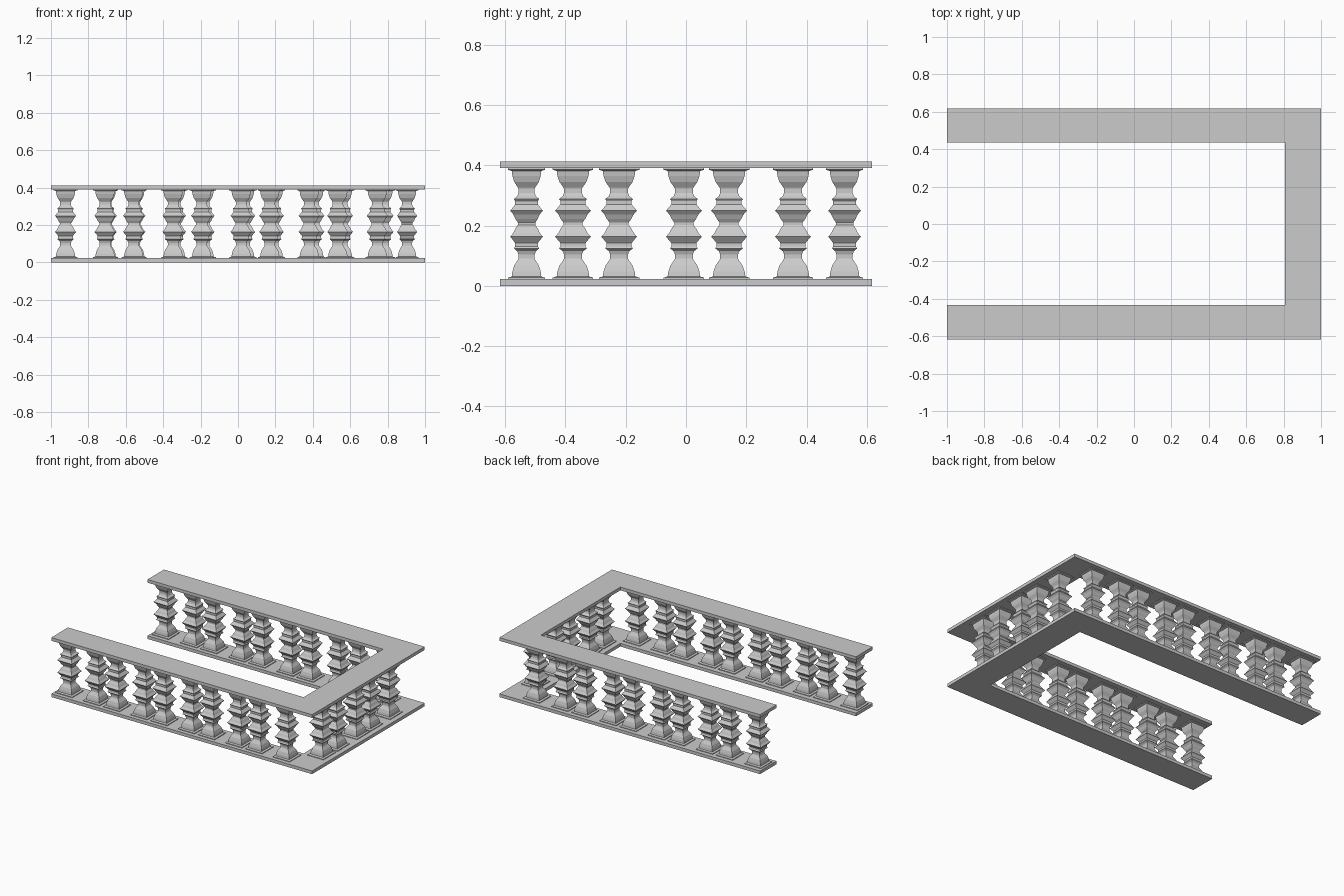
import bpy
import bmesh

if "Cube" in bpy.data.objects:
    bpy.data.objects.remove(bpy.data.objects["Cube"])

# Square baluster profile, lower half: (half width, height)
LOWER = [(.061, .020), (.061, .027), (.049, .031), (.047, .047), (.041, .067),
         (.030, .084), (.027, .090), (.027, .104), (.031, .115), (.042, .124),
         (.038, .130), (.038, .142), (.043, .149), (.054, .163), (.044, .175),
         (.037, .190), (.029, .202)]
TOP = .412
PROFILE = LOWER + [(w, TOP - z) for w, z in reversed(LOWER)]


def mesh_object(name, bm):
    bmesh.ops.recalc_face_normals(bm, faces=bm.faces)
    mesh = bpy.data.meshes.new(name)
    bm.to_mesh(mesh)
    bm.free()
    obj = bpy.data.objects.new(name, mesh)
    bpy.context.collection.objects.link(obj)
    return obj


def rail(name, z0, z1):
    """U-shaped slab, open toward -x."""
    outline = [(-1, -.617), (1, -.617), (1, .617), (-1, .617),
               (-1, .437), (.807, .437), (.807, -.434), (-1, -.434)]
    bm = bmesh.new()
    face = bm.faces.new([bm.verts.new((x, y, z0)) for x, y in outline])
    ext = bmesh.ops.extrude_face_region(bm, geom=[face])["geom"]
    moved = [v for v in ext if isinstance(v, bmesh.types.BMVert)]
    bmesh.ops.translate(bm, verts=moved, vec=(0, 0, z1 - z0))
    mesh_object(name, bm)


def baluster_mesh():
    bm = bmesh.new()
    rings = [[bm.verts.new((sx * w, sy * w, z))
              for sx, sy in ((-1, -1), (1, -1), (1, 1), (-1, 1))]
             for w, z in PROFILE]
    for a, b in zip(rings, rings[1:]):
        for i in range(4):
            j = (i + 1) % 4
            bm.faces.new((a[i], a[j], b[j], b[i]))
    bm.faces.new(rings[0][::-1])
    bm.faces.new(rings[-1])
    return mesh_object("baluster", bm)


rail("bottom_rail", 0, .022)
rail("top_rail", .390, TOP)

# Balusters stand in uneven pairs along each side
first = baluster_mesh()
shared = first.data
bpy.data.objects.remove(first)


def place(name, x, y, sx, sy):
    obj = bpy.data.objects.new(name, shared)
    obj.location = (x, y, 0)
    obj.scale = (sx, sy, 1)
    bpy.context.collection.objects.link(obj)


for side, y, period in (("front", -.529, .364), ("back", .526, .370)):
    for i in range(10):
        x = -.922 + ((i + 1) // 2) * period - (.153 if i % 2 else 0)
        place(f"{side}_baluster_{i + 1}", x, y, 1.05, 1)

for i, y in enumerate((-.375, -.222, -.007, .143, .355)):
    place(f"right_baluster_{i + 1}", .904, y, 1, 1.1)
